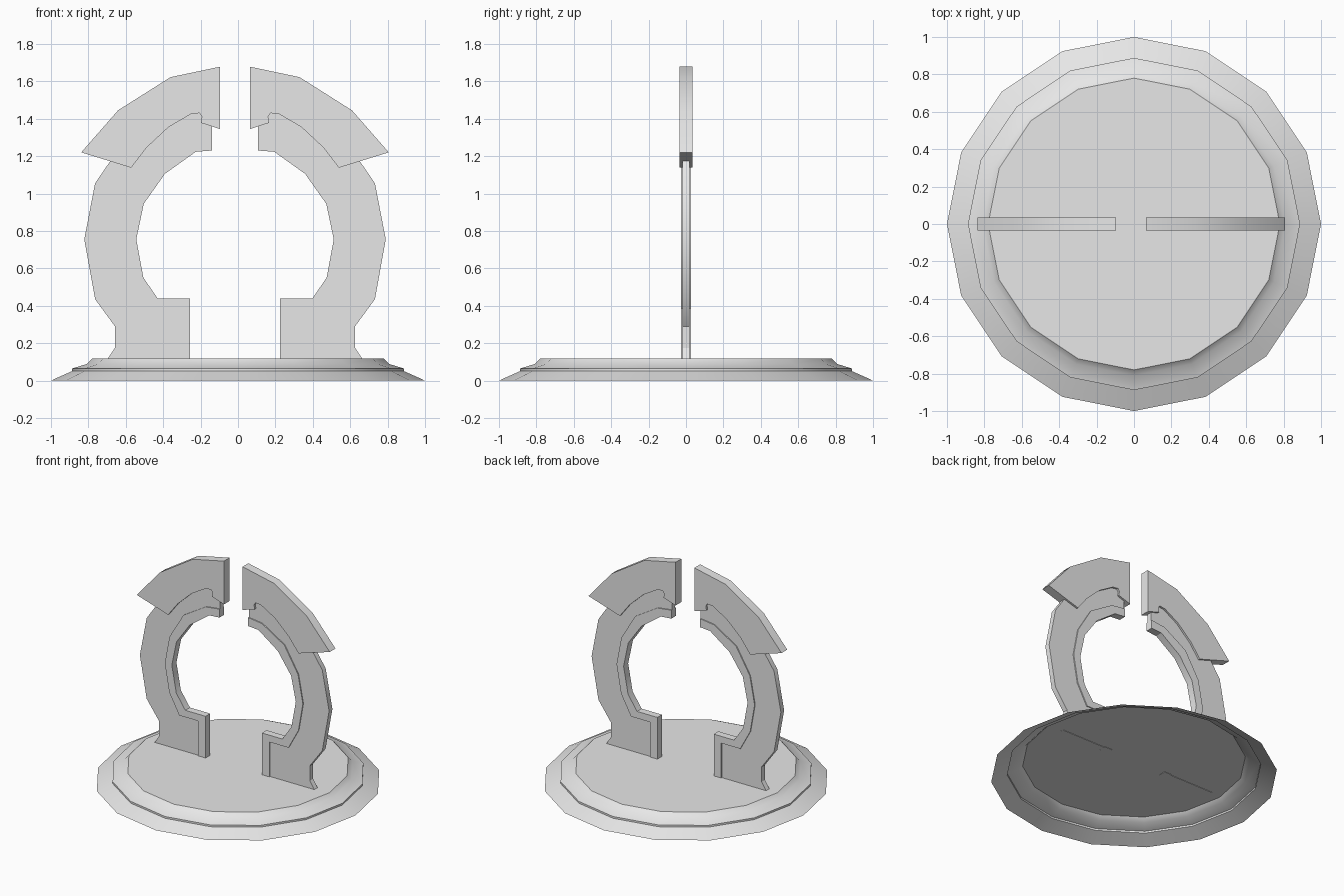
import bpy
import bmesh
from math import radians, cos, sin, tau

cube = bpy.data.objects.get("Cube")
if cube:
    bpy.data.objects.remove(cube, do_unlink=True)

grey = bpy.data.materials.new("plain grey")
grey.use_nodes = True
grey.diffuse_color = (0.8, 0.8, 0.8, 1)
grey.node_tree.nodes["Principled BSDF"].inputs["Base Color"].default_value = (0.8, 0.8, 0.8, 1)

CENTRE = -0.016   # the arch stands slightly off the middle of the base
FLOOR = 0.114


def finish(bm, name, angle):
    mesh = bpy.data.meshes.new(name)
    bm.to_mesh(mesh)
    bm.free()
    mesh.materials.append(grey)
    obj = bpy.data.objects.new(name, mesh)
    bpy.context.collection.objects.link(obj)
    bpy.ops.object.select_all(action="DESELECT")
    obj.select_set(True)
    bpy.context.view_layer.objects.active = obj
    bpy.ops.object.shade_smooth_by_angle(angle=radians(angle))
    return obj


def plate(name, outline, half, side):
    """Upright slab from an (offset, z) outline, on one side of the arch."""
    bm = bmesh.new()
    face = bm.faces.new([bm.verts.new((CENTRE + side * x, -half, z)) for x, z in outline])
    extruded = bmesh.ops.extrude_face_region(bm, geom=[face])["geom"]
    moved = [v for v in extruded if isinstance(v, bmesh.types.BMVert)]
    bmesh.ops.translate(bm, verts=moved, vec=(0, 2 * half, 0))
    bmesh.ops.recalc_face_normals(bm, faces=bm.faces)
    return finish(bm, name, 30)


# Stepped base: an open-bottomed shell of sixteen sides
bm = bmesh.new()
rings = []
for r, z in [(1, 0), (0.888, 0.05), (0.888, 0.064), (0.81, 0.088), (0.78, 0.117)]:
    rings.append([bm.verts.new((r * cos(tau * i / 16), r * sin(tau * i / 16), z))
                  for i in range(16)])
for low, high in zip(rings, rings[1:]):
    for i in range(16):
        j = (i + 1) % 16
        bm.faces.new((low[i], low[j], high[j], high[i]))
bm.faces.new(rings[-1])
finish(bm, "base", 40)

# Arch outlines, as distance from the arch's centre line and height
seam = [(0.303, FLOOR), (0.303, 0.385), (0.465, 0.385), (0.55, 0.54), (0.588, 0.755),
        (0.547, 0.97), (0.43, 1.165), (0.24, 1.28), (0.122, 1.295)]
inner = [(0.24, FLOOR), (0.24, 0.438), (0.413, 0.438), (0.49, 0.55), (0.528, 0.755),
         (0.488, 0.945), (0.375, 1.105), (0.21, 1.223), (0.122, 1.23)]
outer = [(0.122, 1.5), (0.38, 1.45), (0.58, 1.3), (0.748, 1.055), (0.806, 0.755),
         (0.748, 0.435), (0.642, 0.29), (0.642, 0.175), (0.682, FLOOR)]
cap = [(0.08, 1.678), (0.345, 1.622), (0.625, 1.445), (0.822, 1.22), (0.555, 1.138),
       (0.473, 1.245), (0.355, 1.355), (0.235, 1.425), (0.19, 1.43), (0.177, 1.41),
       (0.183, 1.378), (0.08, 1.345)]

for label, side in (("left", 1), ("right", -1)):
    plate(label + "_arch_body", seam + outer, 0.02, side)
    plate(label + "_arch_rim", seam + inner[::-1], 0.028, side)
    plate(label + "_arch_cap", cap, 0.035, side)
